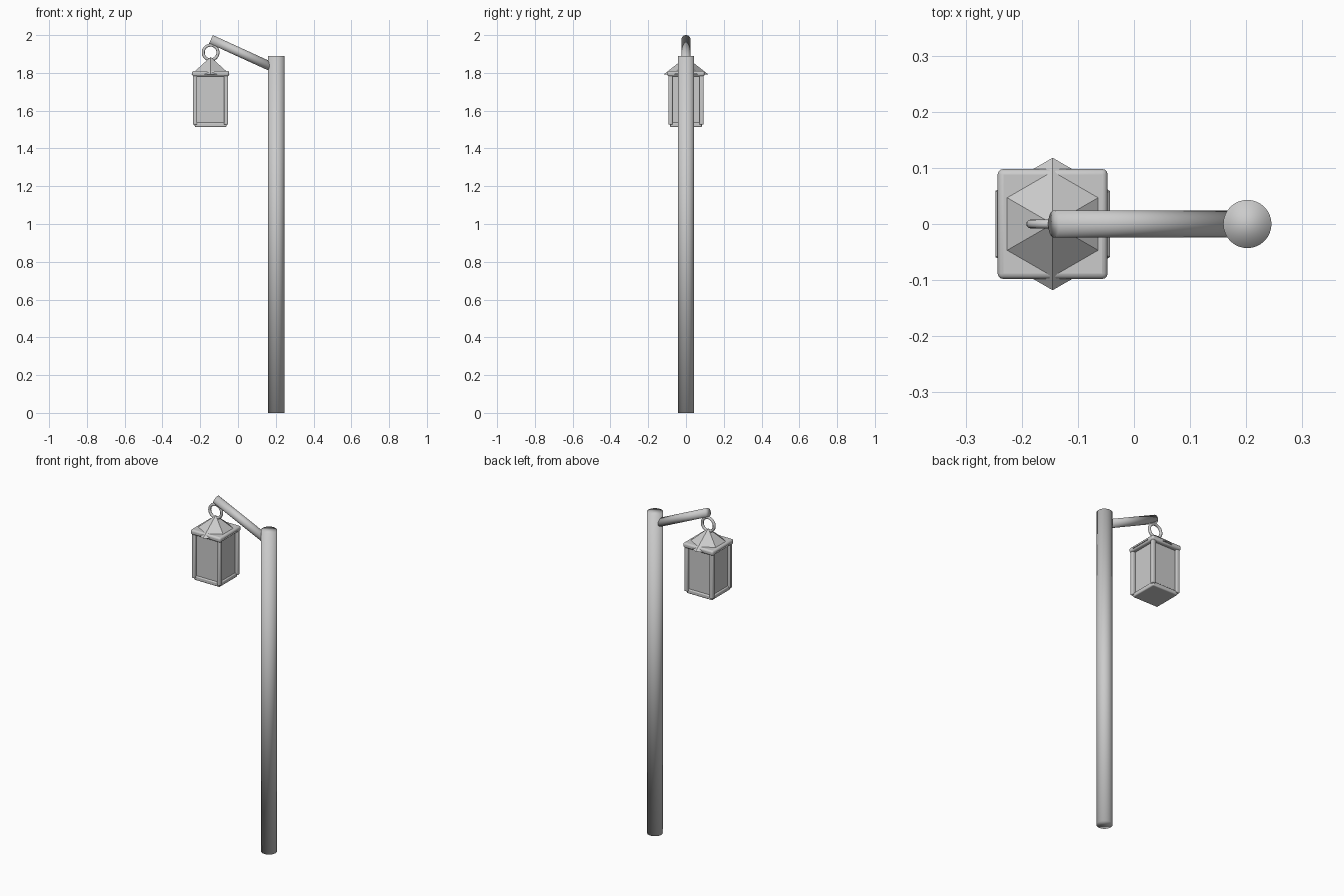
import bpy
from math import pi
from mathutils import Vector

cube = bpy.data.objects.get("Cube")
if cube:
    bpy.data.objects.remove(cube, do_unlink=True)

metal = bpy.data.materials.new("grey metal")
metal.use_nodes = True
colour = (0.6, 0.6, 0.6, 1)
metal.diffuse_color = colour
metal.node_tree.nodes["Principled BSDF"].inputs["Base Color"].default_value = colour

LX = -0.145  # lantern axis


def finish(name, smooth=False):
    obj = bpy.context.object
    obj.name = name
    obj.data.materials.append(metal)
    if smooth:
        bpy.ops.object.shade_smooth()
    return obj


def rod(name, start, end, radius):
    start, end = Vector(start), Vector(end)
    axis = end - start
    bpy.ops.mesh.primitive_cylinder_add(
        vertices=32, radius=radius, depth=axis.length, location=(start + end) / 2,
        rotation=axis.to_track_quat('Z', 'Y').to_euler())
    return finish(name, True)


def box(name, x, y, half, z0, z1, bevel=0.0):
    bpy.ops.mesh.primitive_cube_add(size=1, location=(x, y, (z0 + z1) / 2))
    obj = finish(name)
    obj.scale = (2 * half, 2 * half, z1 - z0)
    bpy.ops.object.transform_apply(location=False, rotation=False, scale=True)
    if bevel:
        mod = obj.modifiers.new("rounded edges", 'BEVEL')
        mod.width = bevel
        mod.segments = 3
        bpy.ops.object.shade_smooth_by_angle()
    return obj


# Post, sloping arm and hanging ring
rod("post", (0.202, 0, 0), (0.202, 0, 1.89), 0.043)
rod("arm", (0.19, 0, 1.826), (-0.143, 0, 1.978), 0.024)
bpy.ops.mesh.primitive_torus_add(
    location=(LX, 0, 1.908), rotation=(pi / 2, 0, 0), major_radius=0.039,
    minor_radius=0.008, major_segments=32, minor_segments=12)
finish("hanging_ring", True)

# Six-sided roof with points at front and back
bpy.ops.mesh.primitive_cone_add(
    vertices=6, radius1=0.118, radius2=0, depth=0.092, location=(LX, 0, 1.838))
finish("lantern_roof")

# Lantern body
box("lantern_top_plate", LX, 0, 0.098, 1.782, 1.811, 0.01)
box("lantern_body", LX, 0, 0.076, 1.525, 1.79)
box("lantern_base", LX, 0, 0.084, 1.513, 1.538, 0.006)
for sx, side in ((-1, "right"), (1, "left")):
    for sy, end in ((-1, "front"), (1, "back")):
        box(f"corner_post_{end}_{side}", LX + sx * 0.082, sy * 0.082, 0.011,
            1.526, 1.79, 0.005)
